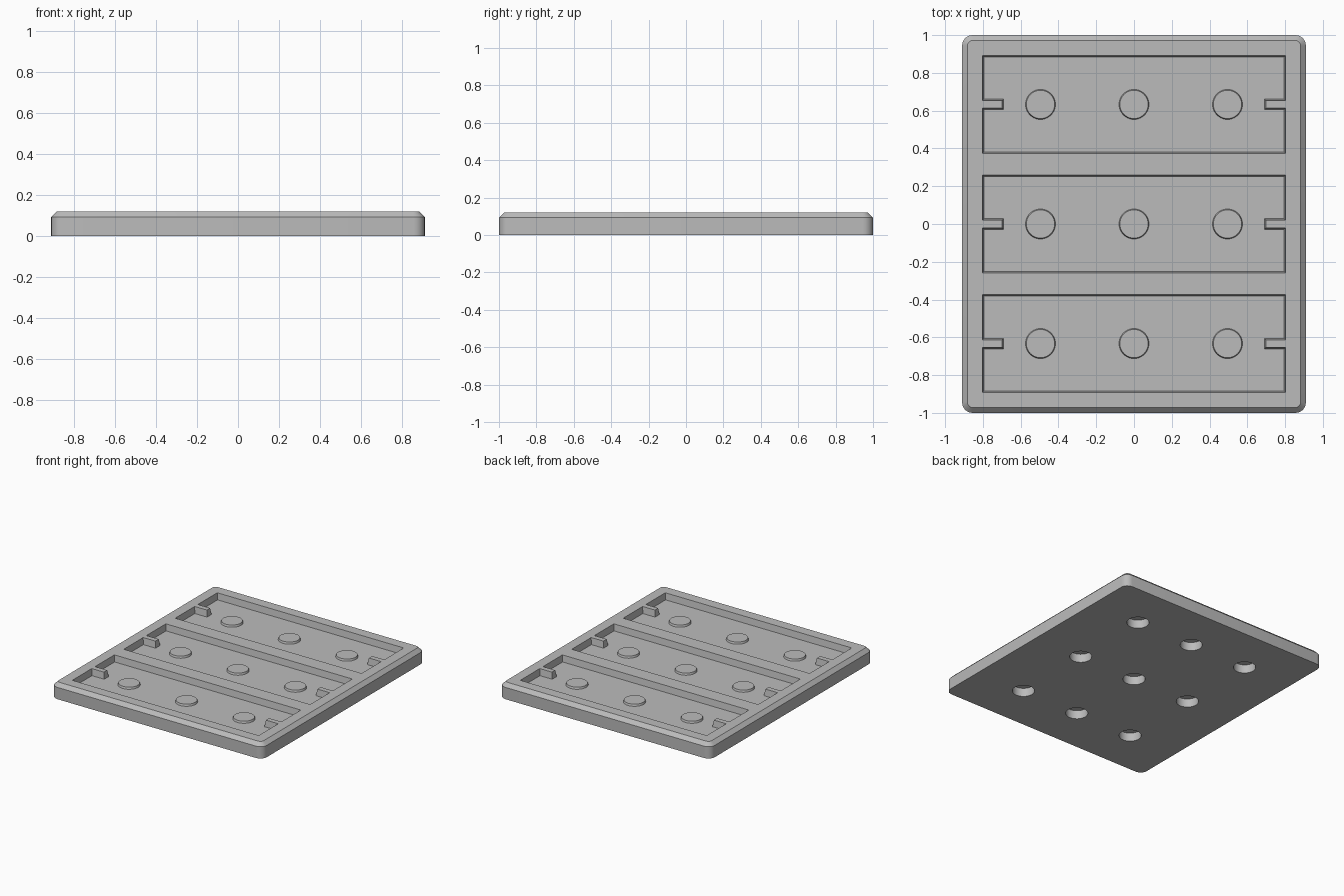
import bpy
import bmesh
from math import cos, sin, pi

cube = bpy.data.objects.get("Cube")
if cube:
    bpy.data.objects.remove(cube, do_unlink=True)

HALF_X, HALF_Y, TOP = 0.91, 1.0, 0.12
FLOOR, DISC_TOP, HOLE_TOP = 0.07, 0.085, 0.066
ROWS = (-0.633, 0, 0.633)
COLUMNS = (-0.495, 0, 0.495)

grey = bpy.data.materials.new("mid grey")
grey.use_nodes = True
grey.diffuse_color = (0.5, 0.5, 0.5, 1)
grey.node_tree.nodes["Principled BSDF"].inputs["Base Color"].default_value = grey.diffuse_color


def loft(name, rings):
    """Solid through matching outlines, each given as (points, z), bottom to top."""
    bm = bmesh.new()
    loops = [[bm.verts.new((x, y, z)) for x, y in pts] for pts, z in rings]
    for low, high in zip(loops, loops[1:]):
        for i in range(len(low)):
            j = (i + 1) % len(low)
            bm.faces.new((low[i], low[j], high[j], high[i]))
    bm.faces.new(loops[0][::-1])
    bm.faces.new(loops[-1])
    bmesh.ops.recalc_face_normals(bm, faces=bm.faces)
    mesh = bpy.data.meshes.new(name)
    bm.to_mesh(mesh)
    bm.free()
    mesh.materials.append(grey)
    obj = bpy.data.objects.new(name, mesh)
    bpy.context.collection.objects.link(obj)
    return obj


def circle(cx, cy, r, n=40):
    return [(cx + r * cos(2 * pi * i / n), cy + r * sin(2 * pi * i / n)) for i in range(n)]


def rounded_rect(hx, hy, r, steps=6):
    pts = []
    for q, (sx, sy) in enumerate(((1, 1), (-1, 1), (-1, -1), (1, -1))):
        for i in range(steps + 1):
            a = (q + i / steps) * pi / 2
            pts.append((sx * (hx - r) + r * cos(a), sy * (hy - r) + r * sin(a)))
    return pts


def pocket_outline(cy, inset):
    """Rectangle with a tab reaching in from the middle of each short side."""
    hx, hy = 0.803 - inset, 0.259 - inset
    tab_x, tab_y = 0.698 - inset, 0.02 + inset
    right = [(hx, -hy), (hx, -tab_y), (tab_x, -tab_y), (tab_x, tab_y), (hx, tab_y), (hx, hy)]
    left = [(-x, -y) for x, y in right]
    return [(x, cy + y) for x, y in right + left]


def apply_cut(target, cutter):
    cutter.hide_render = True
    mod = target.modifiers.new("cut", 'BOOLEAN')
    mod.operation = 'DIFFERENCE'
    mod.solver = 'EXACT'
    mod.object = cutter
    bpy.ops.object.select_all(action='DESELECT')
    bpy.context.view_layer.objects.active = target
    target.select_set(True)
    bpy.ops.object.modifier_apply(modifier=mod.name)
    bpy.data.objects.remove(cutter, do_unlink=True)


def smooth(obj):
    bpy.ops.object.select_all(action='DESELECT')
    bpy.context.view_layer.objects.active = obj
    obj.select_set(True)
    bpy.ops.object.shade_smooth_by_angle(angle=pi / 6)


# Plate with rounded corners and a chamfered upper edge
plate = loft("tray_plate", [
    (rounded_rect(HALF_X, HALF_Y, 0.055), 0),
    (rounded_rect(HALF_X, HALF_Y, 0.055), TOP - 0.028),
    (rounded_rect(HALF_X - 0.028, HALF_Y - 0.028, 0.03), TOP)])

for row in ROWS:
    # Tapered pocket with its two side tabs
    draft = 0.008
    over = draft * 0.4
    apply_cut(plate, loft("pocket_cutter", [
        (pocket_outline(row, draft), FLOOR),
        (pocket_outline(row, -over), TOP + 0.02)]))
    for col in COLUMNS:
        # Round socket in the underside
        hole = circle(col, row, 0.079)
        apply_cut(plate, loft("socket_cutter", [(hole, -0.02), (hole, HOLE_TOP)]))
        # Low raised disc on the pocket floor
        disc = loft("raised_disc", [
            (circle(col, row, 0.08), FLOOR - 0.002),
            (circle(col, row, 0.075), DISC_TOP)])
        smooth(disc)

smooth(plate)
